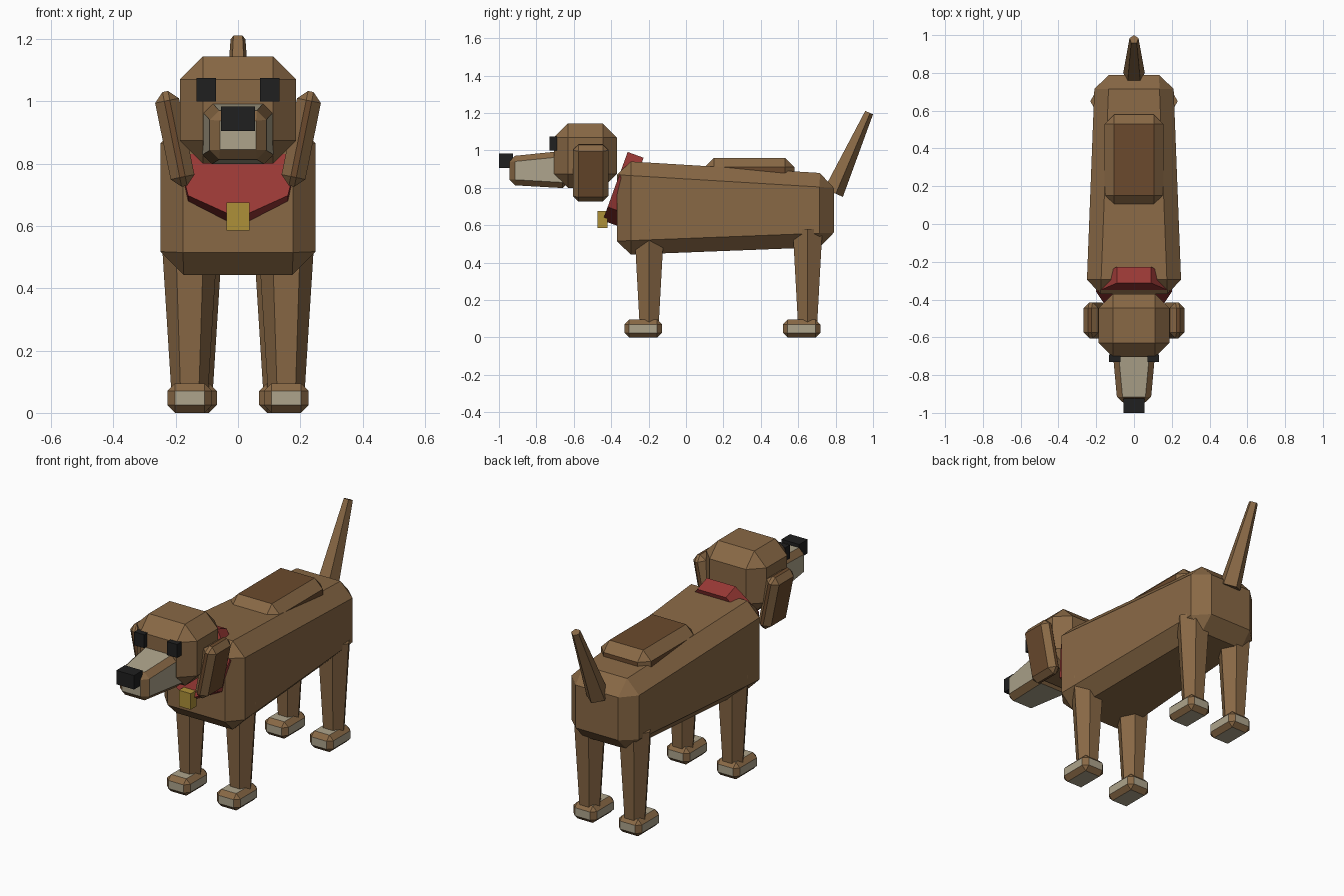
import bpy, bmesh
from math import sin, cos, pi
from mathutils import Vector, Matrix

if "Cube" in bpy.data.objects:
    bpy.data.objects.remove(bpy.data.objects["Cube"])


def material(name, r, g, b):
    m = bpy.data.materials.new(name)
    m.diffuse_color = (r, g, b, 1)
    m.use_nodes = True
    m.node_tree.nodes["Principled BSDF"].inputs["Base Color"].default_value = m.diffuse_color
    return m


FUR = material("fur", .25, .14, .06)
DARK = material("dark_fur", .145, .068, .026)
TAN = material("pale_fur", .42, .37, .26)
BLACK = material("black", .014, .014, .014)
RED = material("red", .32, .04, .036)
GOLD = material("gold", .42, .28, .04)


def finish(name, bm, mats):
    bmesh.ops.recalc_face_normals(bm, faces=bm.faces)
    mesh = bpy.data.meshes.new(name)
    bm.to_mesh(mesh)
    bm.free()
    for m in mats:
        mesh.materials.append(m)
    ob = bpy.data.objects.new(name, mesh)
    bpy.context.collection.objects.link(ob)
    return ob


def block(name, y0, y1, front, back=None, bevel=0, mat=FUR, cx=0, tilt=0):
    """Box along y; front/back sections are (half width, z low, z high).
    Chamfers are fur coloured, flat sides take mat."""
    bm = bmesh.new()
    rings = []
    for y, (hx, z0, z1) in ((y0, front), (y1, back or front)):
        rings.append([bm.verts.new((x, y, z)) for x, z in
                      ((-hx, z0), (hx, z0), (hx, z1), (-hx, z1))])
    a, b = rings
    bm.faces.new(a)
    bm.faces.new(b[::-1])
    for i in range(4):
        j = (i + 1) % 4
        bm.faces.new((a[i], b[i], b[j], a[j]))
    bmesh.ops.recalc_face_normals(bm, faces=bm.faces)
    mats = [mat]
    if bevel:
        mats = [FUR, mat]
        for f in bm.faces:
            f.material_index = 1
        bmesh.ops.bevel(bm, geom=bm.edges[:], offset=bevel, offset_type='OFFSET',
                        segments=1, profile=.5, affect='EDGES', material=0)
    if tilt:
        pivot = Vector((0, 0, (front[1] + front[2]) / 2))
        bmesh.ops.rotate(bm, verts=bm.verts, cent=pivot,
                         matrix=Matrix.Rotation(tilt, 3, 'Y'))
    bmesh.ops.translate(bm, verts=bm.verts, vec=(cx, 0, 0))
    return finish(name, bm, mats)


def prism(name, sides, p0, r0, p1, r1, mat=FUR, start=0):
    """Tapered prism between two centre points."""
    bm = bmesh.new()
    p0, p1 = Vector(p0), Vector(p1)
    u = Vector((1, 0, 0))
    v = (p1 - p0).normalized().cross(u)
    rings = []
    for p, r in ((p0, r0), (p1, r1)):
        angles = [start + 2 * pi * i / sides for i in range(sides)]
        rings.append([bm.verts.new(p + r * (u * cos(t) + v * sin(t))) for t in angles])
    a, b = rings
    bm.faces.new(a[::-1])
    bm.faces.new(b)
    for i in range(sides):
        j = (i + 1) % sides
        bm.faces.new((a[i], a[j], b[j], b[i]))
    return finish(name, bm, [mat])


# Torso, back patch and tail
block("body", -.37, .79, (.252, .44, .945), (.207, .485, .875), .075)
block("back_patch", .10, .58, (.155, .82, .96), bevel=.05, mat=DARK)
prism("tail", 5, (0, .784, .776), .06, (0, .977, 1.203), .025, start=pi / 2)

# Head, muzzle and nose
block("head", -.705, -.37, (.187, .80, 1.145), bevel=.075)
block("muzzle", -.945, -.63, (.088, .815, .968), (.117, .797, 1.0), .03, TAN)
block("nose", -1.0, -.925, (.055, .905, .983), mat=BLACK)

# Collar and tag
prism("collar", 7, (0, -.375, .818), .205, (0, -.29, .787), .205, RED, pi / 2)
block("collar_tag", -.472, -.42, (.037, .585, .675), mat=GOLD)

# Paired parts
for s, side in ((-1, "right"), (1, "left")):
    block(f"eye_{side}", -.73, -.69, (.031, 1.0, 1.075), mat=BLACK, cx=s * .102)
    block(f"ear_{side}", -.605, -.415, (.039, .725, 1.035), bevel=.03,
          mat=DARK, cx=s * .203, tilt=s * .2)
    for end, x, y in (("front", .155, -.197), ("rear", .14, .65)):
        prism(f"{end}_leg_{side}", 6, (s * x, y, .06), .0585, (s * x, y, .58), .0915)
        block(f"{end}_paw_{side}", y - .132, y + .068, (.072, 0, .095),
              bevel=.025, mat=TAN, cx=s * x)
